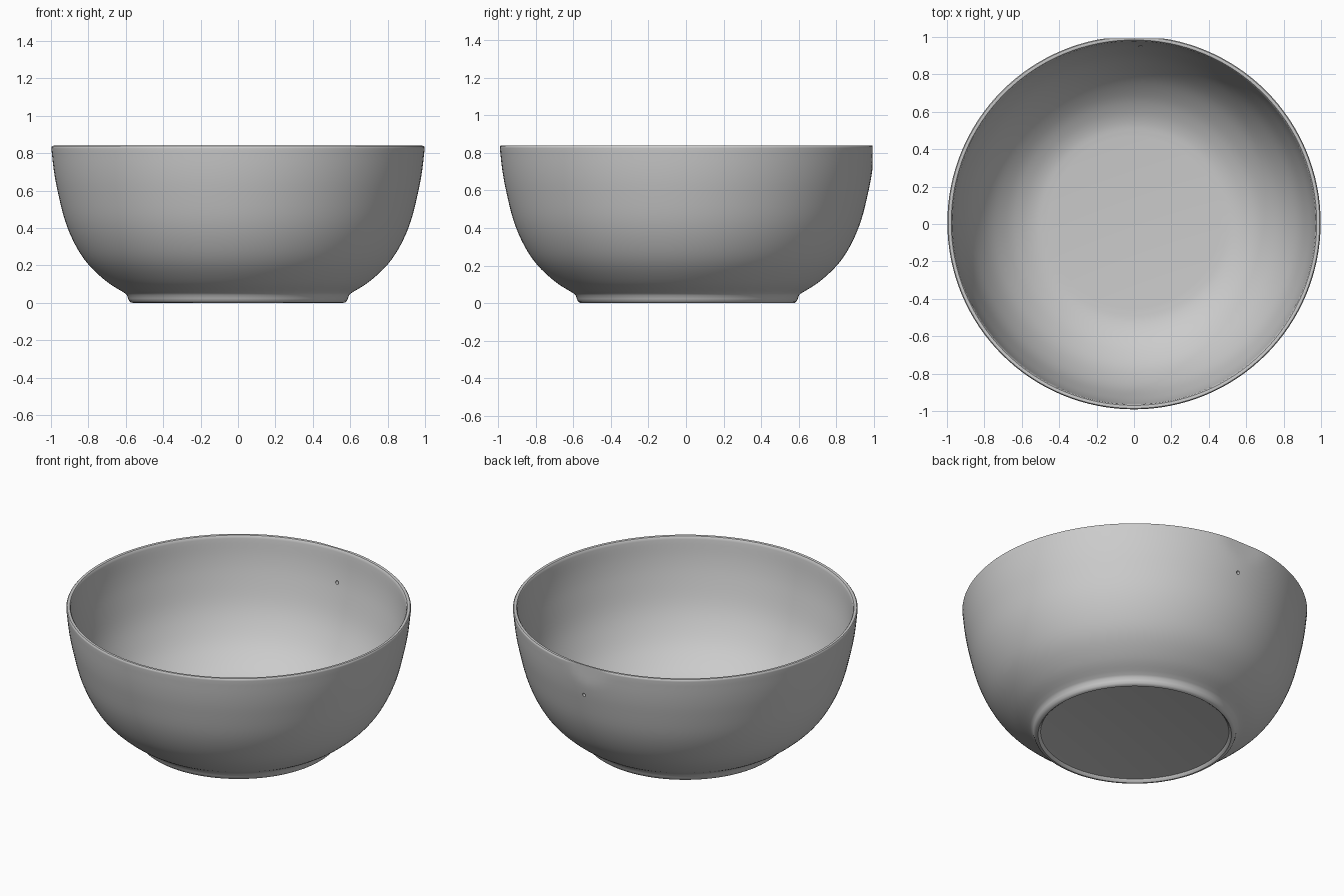
import bpy, bmesh, math
from mathutils import Vector

if "Cube" in bpy.data.objects:
    bpy.data.objects.remove(bpy.data.objects["Cube"])

SEGMENTS = 128
Y_SHIFT, Y_FLAT = 0.007, 0.993   # rim is slightly flattened at the back


def smooth_curve(points, steps=4):
    """Catmull-Rom interpolation through (radius, z) points."""
    p = [Vector(q) for q in points]
    p = [2 * p[0] - p[1]] + p + [2 * p[-1] - p[-2]]
    out = []
    for i in range(1, len(p) - 2):
        a, b, c, d = p[i - 1:i + 3]
        for s in range(steps):
            t = s / steps
            out.append(0.5 * (2 * b + (c - a) * t + (2 * a - 5 * b + 4 * c - d) * t * t
                              + (3 * b - a - 3 * c + d) * t ** 3))
    return out + [p[-2]]


def lathe(name, profile):
    """Revolve a profile whose two ends are capped by centre points."""
    bm = bmesh.new()
    rings = []
    for r, z in profile:
        ring = []
        for k in range(SEGMENTS):
            a = 2 * math.pi * k / SEGMENTS
            y = min(r * math.sin(a) + Y_SHIFT, Y_FLAT)
            ring.append(bm.verts.new((r * math.cos(a), y, z)))
        rings.append(ring)
    for lo, hi in zip(rings, rings[1:]):
        for k in range(SEGMENTS):
            n = (k + 1) % SEGMENTS
            bm.faces.new((lo[k], lo[n], hi[n], hi[k]))
    bm.faces.new(list(reversed(rings[0])))
    bm.faces.new(rings[-1])
    bmesh.ops.recalc_face_normals(bm, faces=bm.faces)
    mesh = bpy.data.meshes.new(name)
    bm.to_mesh(mesh)
    bm.free()
    obj = bpy.data.objects.new(name, mesh)
    bpy.context.collection.objects.link(obj)
    return obj


# Foot ring with shallow recess underneath
foot = [(0.535, 0.02), (0.545, 0.018), (0.552, 0.006), (0.56, 0.0), (0.572, 0.002),
        (0.582, 0.010), (0.588, 0.024), (0.594, 0.042)]
# Outer wall, rounded rim, inner wall down to the flat floor
outer = smooth_curve([(0.605, 0.052), (0.70, 0.112), (0.80, 0.205), (0.87, 0.31),
                      (0.925, 0.44), (0.965, 0.60), (0.985, 0.71), (0.998, 0.825)])
rim = [(0.998, 0.833), (0.993, 0.839), (0.985, 0.84), (0.977, 0.838), (0.972, 0.831)]
inner = smooth_curve([(0.97, 0.82), (0.957, 0.71), (0.935, 0.60), (0.893, 0.45),
                      (0.84, 0.335), (0.77, 0.232), (0.68, 0.147), (0.60, 0.098),
                      (0.53, 0.073), (0.46, 0.065)])
bowl = lathe("bowl", foot + outer + rim + inner)

# Tiny hole drilled through the back wall
bpy.ops.mesh.primitive_cylinder_add(vertices=16, radius=0.011, depth=0.3,
                                    location=(0.035, 0.96, 0.64),
                                    rotation=(math.pi / 2, 0, 0))
drill = bpy.context.object
drill.name = "hole_cutter"
drill.hide_render = True
mod = bowl.modifiers.new("hole", 'BOOLEAN')
mod.operation = 'DIFFERENCE'
mod.solver = 'EXACT'
mod.object = drill

bpy.ops.object.select_all(action='DESELECT')
bowl.select_set(True)
bpy.context.view_layer.objects.active = bowl
bpy.ops.object.modifier_apply(modifier=mod.name)
bpy.data.objects.remove(drill)
bpy.ops.object.shade_smooth_by_angle(angle=math.radians(40))
